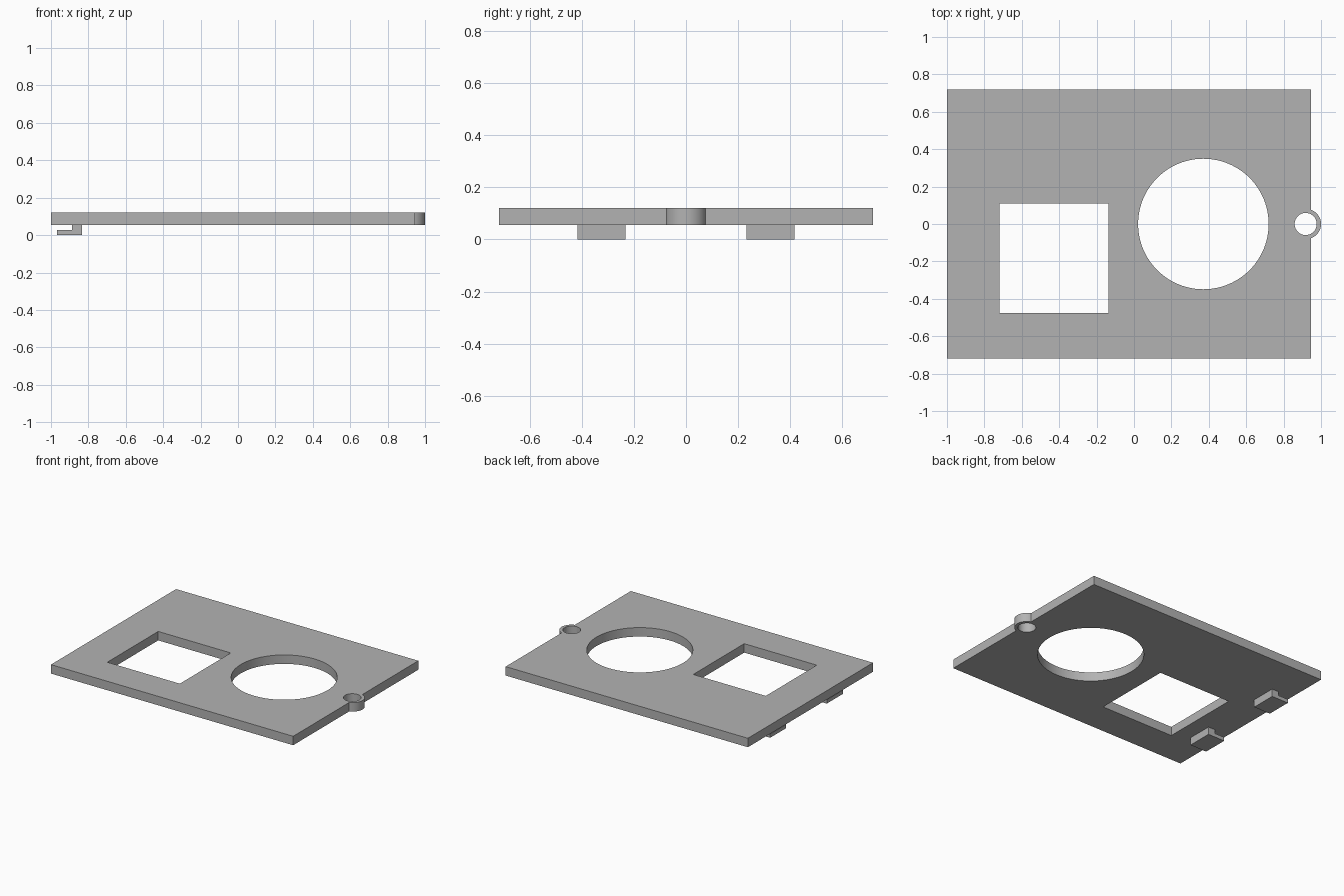
import bpy
import math

cube = bpy.data.objects.get("Cube")
if cube:
    bpy.data.objects.remove(cube, do_unlink=True)

grey = bpy.data.materials.new("plain grey")
grey.use_nodes = True
colour = (0.45, 0.45, 0.45, 1)
grey.diffuse_color = colour
grey.node_tree.nodes["Principled BSDF"].inputs["Base Color"].default_value = colour

BOTTOM, TOP = 0.055, 0.12   # plate underside and upper face


def box(name, x, y, z):
    """Box given by its (min, max) range on each axis."""
    ranges = (x, y, z)
    bpy.ops.mesh.primitive_cube_add(size=1, location=[sum(r) / 2 for r in ranges])
    ob = bpy.context.object
    ob.name = name
    ob.scale = [r[1] - r[0] for r in ranges]
    bpy.ops.object.transform_apply(location=True, rotation=False, scale=True)
    ob.data.materials.append(grey)
    return ob


def cylinder(name, x, radius, z, sides=96):
    bpy.ops.mesh.primitive_cylinder_add(vertices=sides, radius=radius,
                                        depth=z[1] - z[0], location=(x, 0, sum(z) / 2))
    ob = bpy.context.object
    ob.name = name
    ob.data.materials.append(grey)
    return ob


def combine(target, tool, operation):
    """Apply a boolean and remove the tool object."""
    bpy.context.view_layer.objects.active = target
    mod = target.modifiers.new(operation.title(), 'BOOLEAN')
    mod.operation = operation
    mod.solver = 'EXACT'
    mod.object = tool
    bpy.ops.object.modifier_apply(modifier=mod.name)
    bpy.data.objects.remove(tool, do_unlink=True)


# Plate with a screw boss on its right edge
plate = box("plate", (-1, 0.946), (-0.718, 0.718), (BOTTOM, TOP))
combine(plate, cylinder("boss", 0.92, 0.08, (BOTTOM, TOP)), 'UNION')

# Square window, round opening and screw hole
through = (BOTTOM - 0.1, TOP + 0.1)
combine(plate, box("window_cutter", (-0.718, -0.135), (-0.475, 0.11), through), 'DIFFERENCE')
combine(plate, cylinder("opening_cutter", 0.371, 0.349, through), 'DIFFERENCE')
combine(plate, cylinder("hole_cutter", 0.918, 0.059, through), 'DIFFERENCE')

bpy.ops.object.select_all(action='DESELECT')
plate.select_set(True)
bpy.context.view_layer.objects.active = plate
bpy.ops.object.shade_smooth_by_angle(angle=math.radians(30))

# Two L-shaped hooks under the left edge, extruded from one profile
profile = [(-0.968, 0), (-0.834, 0), (-0.834, BOTTOM),
           (-0.888, BOTTOM), (-0.888, 0.027), (-0.968, 0.027)]
for name, y0, y1 in (("front_hook", -0.417, -0.233), ("back_hook", 0.233, 0.417)):
    n = len(profile)
    verts = [(x, y, z) for y in (y0, y1) for x, z in profile]
    faces = [list(range(n)), list(range(2 * n - 1, n - 1, -1))]
    faces += [[i, i + n, (i + 1) % n + n, (i + 1) % n] for i in range(n)]
    mesh = bpy.data.meshes.new(name)
    mesh.from_pydata(verts, [], faces)
    mesh.materials.append(grey)
    bpy.context.collection.objects.link(bpy.data.objects.new(name, mesh))
